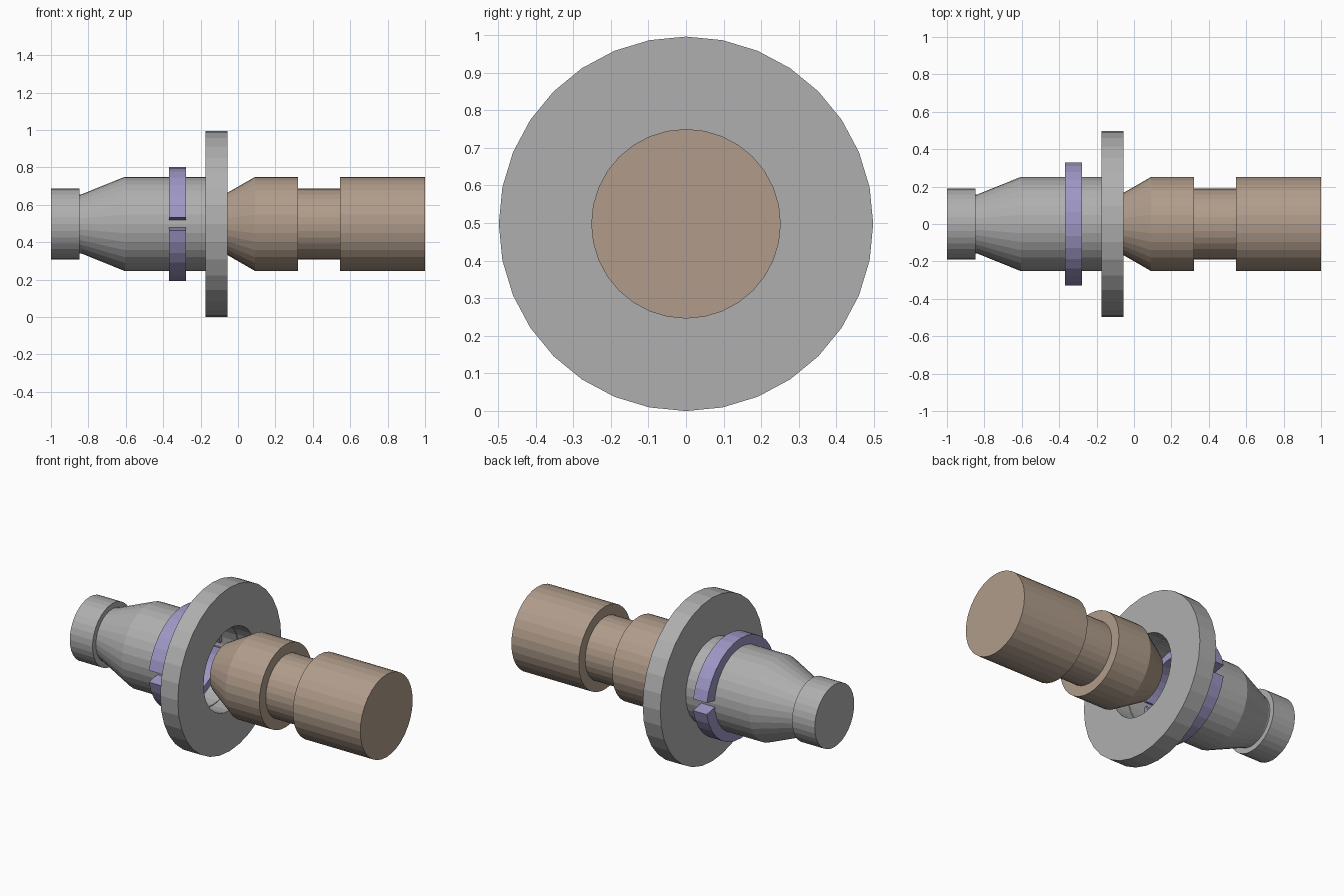
import bpy, bmesh, math

if "Cube" in bpy.data.objects:
    bpy.data.objects.remove(bpy.data.objects["Cube"])

CZ = 0.498      # height of the shaft axis
N = 32          # sides of every turned part
STEP = 2 * math.pi / N


def material(name, rgb):
    m = bpy.data.materials.new(name)
    m.diffuse_color = (*rgb, 1)
    m.use_nodes = True
    m.node_tree.nodes["Principled BSDF"].inputs["Base Color"].default_value = m.diffuse_color
    return m


grey = material("steel grey", (0.43, 0.43, 0.43))
tan = material("tan", (0.437, 0.336, 0.26))
violet = material("soft violet", (0.34, 0.31, 0.56))


def finish(name, bm, mat):
    bmesh.ops.recalc_face_normals(bm, faces=bm.faces)
    me = bpy.data.meshes.new(name)
    bm.to_mesh(me)
    bm.free()
    me.materials.append(mat)
    ob = bpy.data.objects.new(name, me)
    bpy.context.collection.objects.link(ob)
    return ob


def turned(name, profile, mat, closed=False):
    """Spin an (x, radius) profile about the x axis; open profiles get end caps."""
    bm = bmesh.new()
    rings = [[bm.verts.new((x, r * math.cos(i * STEP), CZ + r * math.sin(i * STEP)))
              for i in range(N)] for x, r in profile]
    pairs = list(zip(rings, rings[1:]))
    if closed:
        pairs.append((rings[-1], rings[0]))
    else:
        bm.faces.new(rings[0])
        bm.faces.new(rings[-1])
    for a, b in pairs:
        for i in range(N):
            j = (i + 1) % N
            bm.faces.new((a[i], a[j], b[j], b[i]))
    return finish(name, bm, mat)


def jaw(name, side):
    """Half of the split locking ring, pushed inwards towards the axis."""
    x0, x1, r_in, r_out, shift = -0.37, -0.278, 0.23, 0.335, 0.03
    bm = bmesh.new()
    rows = []
    for i in range(1, N // 2):
        c, s = math.cos(i * STEP), math.sin(i * STEP)
        rows.append([bm.verts.new((x, r * c, CZ + side * (r * s - shift)))
                     for x, r in ((x0, r_in), (x0, r_out), (x1, r_out), (x1, r_in))])
    for a, b in zip(rows, rows[1:]):
        for k in range(4):
            n = (k + 1) % 4
            bm.faces.new((a[k], a[n], b[n], b[k]))
    bm.faces.new(rows[0])
    bm.faces.new(rows[-1])
    return finish(name, bm, violet)


# Socket end stub
turned("socket_stub", [(-1, 0.19), (-0.847, 0.19)], grey)

# Hollow socket with tapered closed end
turned("socket_body", [(-0.848, 0.157), (-0.84, 0.157), (-0.605, 0.252), (-0.17, 0.252),
                       (-0.17, 0.245), (-0.605, 0.245), (-0.835, 0.15)], grey)

# Flange ring around the socket mouth
turned("socket_flange", [(-0.175, 0.25), (-0.175, 0.498), (-0.057, 0.498), (-0.057, 0.25)],
       grey, closed=True)

# Split locking ring
jaw("upper_lock_jaw", 1)
jaw("lower_lock_jaw", -1)

# Plug with tapered nose and locking groove
turned("plug", [(-0.085, 0.15), (0.092, 0.252), (0.32, 0.252), (0.32, 0.19),
                (0.546, 0.19), (0.546, 0.252), (1, 0.252)], tan)
